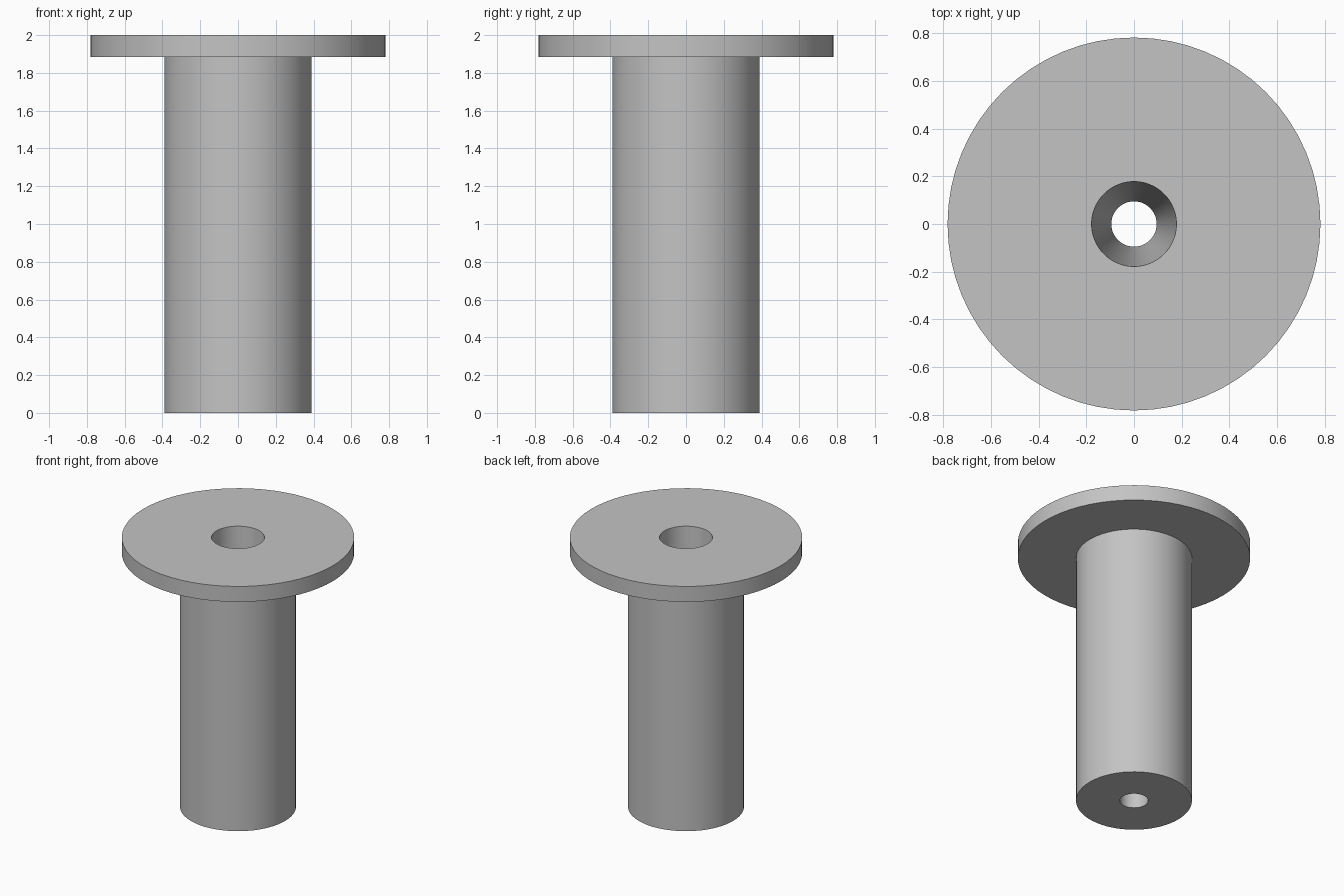
import bpy
import bmesh
from math import radians
from mathutils import Matrix

cube = bpy.data.objects.get("Cube")
if cube:
    bpy.data.objects.remove(cube, do_unlink=True)

SEGMENTS = 64

# Plain grey material
grey = bpy.data.materials.new("plain grey")
grey.use_nodes = True
colour = (0.55, 0.55, 0.55, 1)
grey.diffuse_color = colour
grey.node_tree.nodes["Principled BSDF"].inputs["Base Color"].default_value = colour

# Closed half section (radius, height): tapered bore, shaft and flange
section = [(0.095, 0), (0.39, 0), (0.39, 1.885),
           (0.782, 1.885), (0.782, 2), (0.178, 2)]

# Revolve the section around the vertical axis
bm = bmesh.new()
verts = [bm.verts.new((r, 0, z)) for r, z in section]
edges = [bm.edges.new((a, b)) for a, b in zip(verts, verts[1:] + verts[:1])]
bmesh.ops.spin(bm, geom=verts + edges, cent=(0, 0, 0), axis=(0, 0, 1),
               angle=radians(360), steps=SEGMENTS)
bmesh.ops.remove_doubles(bm, verts=bm.verts, dist=0.0005)
bmesh.ops.recalc_face_normals(bm, faces=bm.faces)

mesh = bpy.data.meshes.new("flanged_bushing")
bm.to_mesh(mesh)
bm.free()
mesh.materials.append(grey)
bushing = bpy.data.objects.new("flanged_bushing", mesh)
bpy.context.collection.objects.link(bushing)

# Smooth round walls, sharp rims
bpy.ops.object.select_all(action="DESELECT")
bushing.select_set(True)
bpy.context.view_layer.objects.active = bushing
bpy.ops.object.shade_smooth_by_angle(angle=radians(30))
